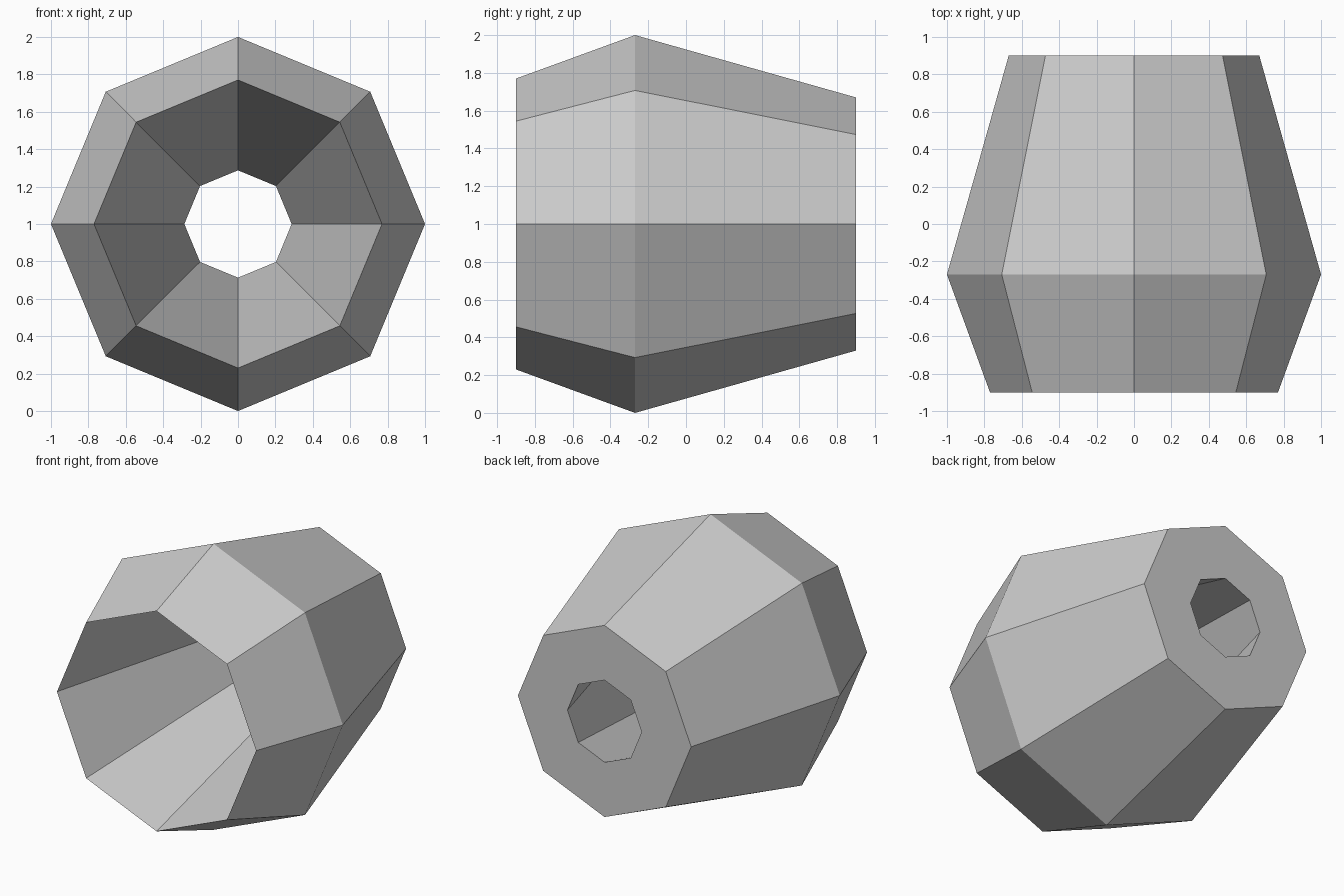
import bpy, bmesh
from math import sin, cos, tau

if "Cube" in bpy.data.objects:
    bpy.data.objects.remove(bpy.data.objects["Cube"])

SIDES = 8
# Closed profile as (y, radius): front rim, bulge, back rim, bore hole
PROFILE = [(-0.9, 0.77), (-0.27, 1.0), (0.9, 0.67), (0.9, 0.287)]

# Eight-sided barrel with a conical bore, revolved about the y axis
bm = bmesh.new()
rings = []
for y, r in PROFILE:
    rings.append([bm.verts.new((r * cos(tau * i / SIDES), y, 1 + r * sin(tau * i / SIDES)))
                  for i in range(SIDES)])

for k, ring in enumerate(rings):
    nxt = rings[(k + 1) % len(rings)]
    for i in range(SIDES):
        j = (i + 1) % SIDES
        bm.faces.new((ring[i], ring[j], nxt[j], nxt[i]))

bmesh.ops.recalc_face_normals(bm, faces=bm.faces)
mesh = bpy.data.meshes.new("hollow_barrel")
bm.to_mesh(mesh)
bm.free()
bpy.context.collection.objects.link(bpy.data.objects.new("hollow_barrel", mesh))
